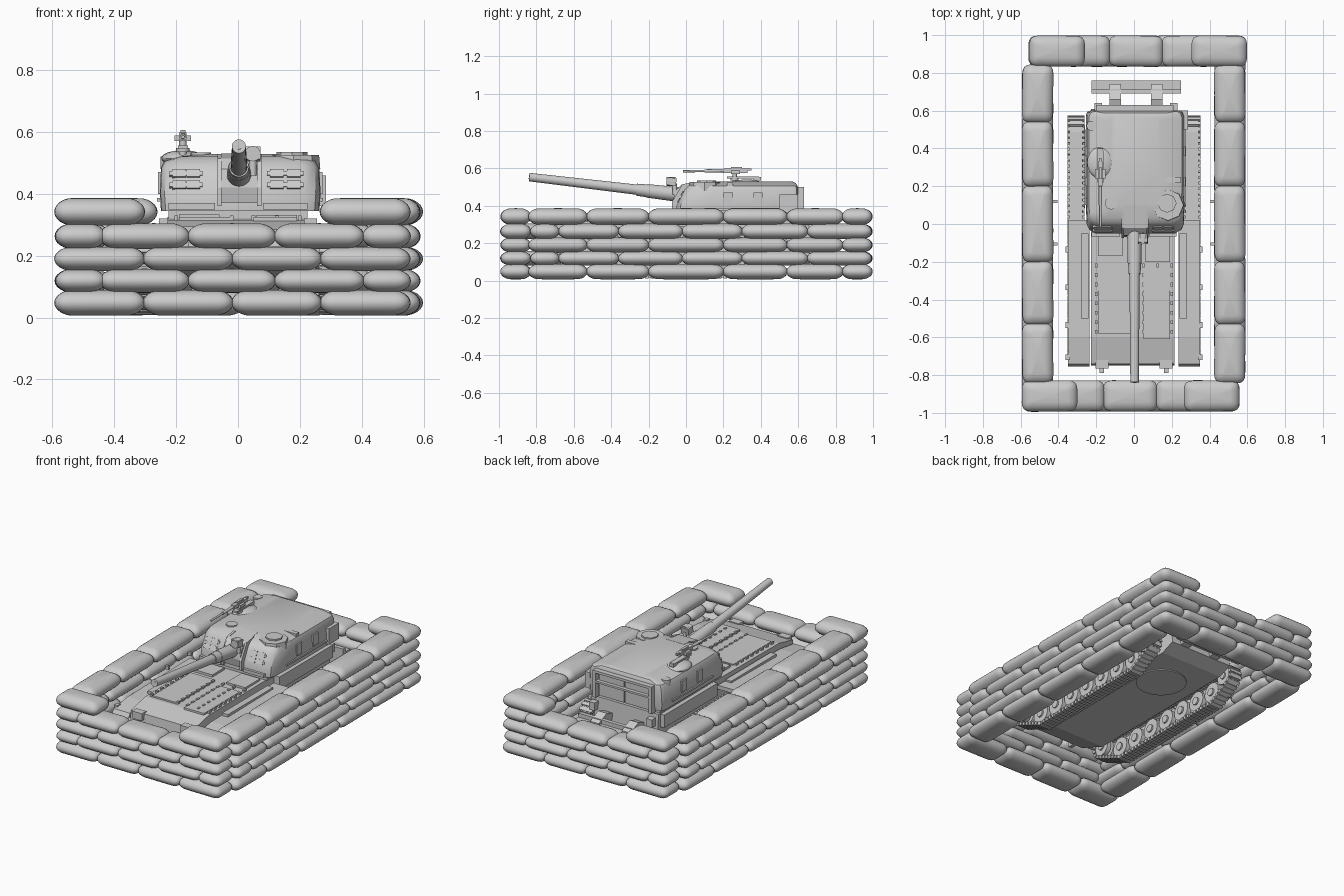
import bpy, bmesh, math, random
from mathutils import Vector, Matrix
random.seed(4)

def finish(bm, name, smooth=None):
    bmesh.ops.recalc_face_normals(bm, faces=bm.faces)
    me = bpy.data.meshes.new(name)
    bm.to_mesh(me); bm.free()
    ob = bpy.data.objects.new(name, me)
    bpy.context.collection.objects.link(ob)
    if smooth:
        bpy.context.view_layer.objects.active = ob
        bpy.ops.object.select_all(action='DESELECT')
        ob.select_set(True)
        bpy.ops.object.shade_smooth_by_angle(angle=math.radians(smooth))
    return ob

def add_box(bm, x0, x1, y0, y1, z0, z1, rot=None):
    c = Matrix.Translation(((x0+x1)/2, (y0+y1)/2, (z0+z1)/2))
    s = Matrix.Diagonal((x1-x0, y1-y0, z1-z0, 1))
    bmesh.ops.create_cube(bm, size=1, matrix=c @ (rot or Matrix()) @ s)

def boxes(name, dims, rot=None):
    bm = bmesh.new()
    for d in dims:
        add_box(bm, *d, rot)
    return finish(bm, name)

def add_rod(bm, a, b, r1, r2=None, seg=20):
    a, b = Vector(a), Vector(b)
    m = Matrix.Translation((a+b)/2) @ (b-a).to_track_quat('Z', 'Y').to_matrix().to_4x4()
    bmesh.ops.create_cone(bm, cap_ends=True, segments=seg, radius1=r1,
                          radius2=r1 if r2 is None else r2, depth=(b-a).length, matrix=m)

def rods(name, items, seg=20):
    bm = bmesh.new()
    for it in items:
        add_rod(bm, *it, seg=seg)
    return finish(bm, name, 35)

def loft(name, rings, smooth=None):
    bm = bmesh.new()
    vs = [[bm.verts.new(p) for p in ring] for ring in rings]
    n = len(vs[0])
    for a, b in zip(vs, vs[1:]):
        for i in range(n):
            bm.faces.new((a[i], a[(i+1) % n], b[(i+1) % n], b[i]))
    bm.faces.new(vs[0]); bm.faces.new(vs[-1])
    return finish(bm, name, smooth)

def extrude_x(name, prof, x0, x1):
    return loft(name, [[(x, y, z) for y, z in prof] for x in (x0, x1)])

# Sandbag wall: five staggered courses of pillow-shaped bags, openings in the top one
def add_bag(bm, cx, cy, cz, rz, length, along_y):
    rx, ry = 0.066, 0.062
    core = (length/2 - rx + 0.004, 0.082 - ry, 0)
    sgn = lambda v: 0 if abs(v) < 1e-4 else math.copysign(1, v)
    new = bmesh.ops.create_uvsphere(bm, u_segments=24, v_segments=12, radius=1)['verts']
    turn = math.pi/2 * along_y + random.uniform(-0.015, 0.015)
    m = Matrix.Translation((cx, cy, cz)) @ Matrix.Rotation(turn, 4, 'Z')
    for v in new:
        p = v.co.copy()
        r = math.hypot(p.x, p.y)
        k = r / (abs(p.x)**3.5 + abs(p.y)**3.5)**(1/3.5) if r > 1e-4 else 1
        v.co = m @ Vector((sgn(p.x)*core[0] + p.x*k*rx, sgn(p.y)*core[1] + p.y*k*ry, p.z*rz))

bm = bmesh.new()
courses = [(0.048, 0.042), (0.119, 0.039), (0.19, 0.04), (0.263, 0.042), (0.342, 0.045)]
for k, (z, rz) in enumerate(courses):
    if k % 2 == 0:
        right = [-0.84, -0.53, -0.2, 0.2, 0.54, 0.84]
        left = right
        front = [-0.59 + 0.286*i for i in range(5)]
        back = [-0.55 + 0.286*i for i in range(5)]
    else:
        right = [-0.83, -0.68, -0.36, -0.02, 0.3, 0.65, 0.99]
        left = [-y for y in right]
        front = [-0.445, -0.16, 0.12, 0.405, 0.555]
        back = [-0.555, -0.415, -0.13, 0.15, 0.44]
    for x, ys in ((-0.51, left), (0.507, right)):
        for a, b in zip(ys, ys[1:]):
            add_bag(bm, x, (a+b)/2, z, rz, abs(b-a), 1)
    for y, xs in ((-0.91, front), (0.915, back)):
        for i, (a, b) in enumerate(zip(xs, xs[1:])):
            if k == 4 and i in (1, 2):
                continue
            add_bag(bm, (a+b)/2, y, z, rz, b-a, 0)
finish(bm, "sandbag_wall", 60)
boxes("wall_pegs", [(s*0.43-0.025, s*0.43+0.025, y-0.008, y+0.008, 0.25, 0.27)
                    for s in (-1, 1) for y in (0.12, -0.105)])

# Hull, ring plate under the turret, belly ring
extrude_x("hull", [(-0.75, 0.2), (-0.74, 0.285), (-0.6, 0.315), (0.6, 0.325), (0.61, 0.16),
                   (0.52, 0.125), (-0.56, 0.125)], -0.228, 0.215)
boxes("turret_base", [(-0.225, 0.225, -0.03, 0.58, 0.32, 0.365)])
rods("belly_plate", [((0, 0.25, 0.119), (0, 0.25, 0.13), 0.15)], 32)

# Fenders with edge strips and brackets
for s in (-1, 1):
    extrude_x("fender", [(-0.755, 0.235), (-0.74, 0.262), (-0.6, 0.282), (0.02, 0.29), (0.02, 0.265),
                         (-0.6, 0.255), (-0.74, 0.235)], s*0.235, s*0.35)
    boxes("fender_brackets", [(s*0.35-0.012, s*0.35+0.012, y, y+0.03, 0.245, 0.275)
                              for y in (-0.72, -0.55, -0.35, -0.15)]
          + [(s*0.26-0.02, s*0.26+0.02, -0.5, -0.05, 0.27, 0.3),
             (s*0.21-0.045, s*0.21+0.045, 0.05, 0.58, 0.24, 0.32)])

# Deck hatches, hinges and bolts
deck = [(-0.19, -0.02, -0.58, -0.2, 0.31, 0.325), (0.05, 0.19, -0.61, -0.25, 0.31, 0.325),
        (-0.19, -0.06, -0.17, -0.05, 0.31, 0.333), (0.06, 0.19, -0.2, -0.05, 0.31, 0.331)]
for i in range(8):
    y = -0.58 + 0.05*i
    for x in (-0.2, -0.02, 0.05, 0.125, 0.2):
        deck.append((x-0.006, x+0.006, y, y+0.02, 0.31, 0.33))
for x in (-0.17, 0.17):
    deck += [(x-0.035, x+0.035, -0.765, -0.72, 0.25, 0.295), (x-0.012, x+0.012, -0.79, -0.73, 0.2, 0.25)]
boxes("deck_details", deck)

# Track loop path: arcs around sprocket and idler joined by straight runs
def arc(cy, cz, r, a0, a1, n=8):
    return [Vector((0, cy + r*math.cos(math.radians(a0+(a1-a0)*i/n)),
                    cz + r*math.sin(math.radians(a0+(a1-a0)*i/n)))) for i in range(n+1)]
path = ([Vector((0, -0.45, 0.022)), Vector((0, 0.39, 0.022))] + arc(0.5, 0.155, 0.065, -55, 90)
        + arc(-0.62, 0.165, 0.065, 90, 235))
path.append(path[0])

def shoes(bm, x, pitch=0.03):
    carry = 0.0
    for a, b in zip(path, path[1:]):
        d = (b-a).length
        t = carry
        while t < d:
            p = a.lerp(b, t/d)
            ang = math.atan2((b-a).z, (b-a).y)
            m = Matrix.Translation((x, p.y, p.z)) @ Matrix.Rotation(ang, 4, 'X')
            bmesh.ops.create_cube(bm, size=1, matrix=m @ Matrix.Diagonal((0.088, 0.02, 0.02, 1)))
            bmesh.ops.create_cube(bm, size=1, matrix=m @ Matrix.Diagonal((0.07, 0.032, 0.009, 1)))
            t += pitch
        carry = t - d

for s in (-1, 1):
    bm = bmesh.new()
    shoes(bm, s*0.307)
    finish(bm, "track")
    wheels = [(-0.45 + 0.14*i, 0.092, 0.062) for i in range(7)]
    wheels += [(-0.62, 0.165, 0.055), (0.5, 0.155, 0.055)]
    bm = bmesh.new()
    for y, z, r in wheels:
        for x0, x1 in ((0.27, 0.298), (0.314, 0.342)):
            add_rod(bm, (s*x0, y, z), (s*x1, y, z), r, seg=24)
        add_rod(bm, (s*0.26, y, z), (s*0.352, y, z), r*0.4, seg=12)
    finish(bm, "road_wheels", 35)

# Turret: lofted outlines, sloped front and softly crowned roof
def outline(z, front, w, back, c):
    half = [(w*0.8, front), (w*0.94, front+0.02), (w*0.99, front+0.05), (w, front+0.16),
            (w, back-c), (w-c*0.3, back-c*0.3), (w-c, back)]
    return [(0.007+x, y, z) for x, y in half] + [(0.007-x, y, z) for x, y in reversed(half)]
loft("turret", [outline(0.345, -0.05, 0.256, 0.595, 0.02), outline(0.40, -0.05, 0.26, 0.6, 0.02),
                outline(0.485, -0.008, 0.256, 0.6, 0.03), outline(0.505, 0.01, 0.246, 0.597, 0.03),
                outline(0.52, 0.035, 0.2, 0.588, 0.03), outline(0.529, 0.1, 0.13, 0.57, 0.03)], 30)

# Mantlet housing
extrude_x("mantlet", [(-0.06, 0.37), (-0.07, 0.42), (-0.06, 0.48), (-0.02, 0.515), (0.1, 0.53),
                      (0.1, 0.37)], -0.055, 0.065)
for x in (-0.06, 0.069):
    extrude_x("mantlet_cheek", [(-0.075, 0.36), (-0.075, 0.42), (-0.02, 0.515), (0.05, 0.528),
                                (0.05, 0.36)], x-0.007, x+0.007)

# Gun: tapered barrel, sleeve and muzzle bore
def gun(y):
    return (0.003, y, 0.46 + (-0.04 - y)*0.117)
rods("gun_barrel", [(gun(-0.04), gun(-0.838), 0.029, 0.0225)], 28)
rods("gun_sleeve", [(gun(-0.02), gun(-0.21), 0.04, 0.036), (gun(-0.21), gun(-0.265), 0.034, 0.032)], 28)
rods("muzzle_bore", [(gun(-0.8), gun(-0.84), 0.01)], 16)
boxes("gun_sight", [(0.02, 0.072, -0.1, -0.052, 0.508, 0.55)], Matrix.Rotation(-0.15, 4, 'X'))
rods("sight_lens", [((0.048, -0.105, 0.53), (0.048, -0.055, 0.53), 0.025),
                    ((0.048, -0.06, 0.46), (0.048, -0.06, 0.52), 0.012)])

# Front armour blocks, two columns of two each side
rot = Matrix.Rotation(math.radians(-28), 4, 'X')
bm = bmesh.new()
for cx in (-0.19, -0.145, 0.125, 0.18):
    for z in (0.425, 0.462):
        y = -0.043 + (z-0.4)*0.5
        add_box(bm, cx-0.022, cx+0.022, y-0.013, y+0.013, z-0.014, z+0.014, rot)
        for dx in (-0.025, 0.025):
            add_box(bm, cx+dx-0.006, cx+dx+0.006, y-0.012, y+0.012, z-0.007, z+0.007, rot)
finish(bm, "armour_blocks")
boxes("turret_front_rail", [(-0.225, -0.075, -0.065, -0.045, 0.35, 0.37),
                            (0.08, 0.225, -0.065, -0.045, 0.35, 0.37)])

# Turret side fittings, rear doors and their frame
fit = []
for s in (-1, 1):
    x = 0.007 + s*0.258
    fit += [(x-0.008, x+0.008, y, y+0.05, 0.4, 0.47) for y in (0.2, 0.36)]
    fit += [(x-0.01, x+0.01, 0.1, 0.5, 0.375, 0.387)]
fit += [(0.25, 0.285, 0.5, 0.6, 0.36, 0.46)]
boxes("side_fittings", fit)
boxes("rear_doors", [(-0.17, 0.0, 0.59, 0.608, 0.34, 0.475), (0.006, 0.18, 0.59, 0.608, 0.34, 0.475),
                     (-0.2, 0.21, 0.59, 0.63, 0.485, 0.5), (-0.2, -0.18, 0.59, 0.63, 0.33, 0.49),
                     (0.19, 0.21, 0.59, 0.63, 0.33, 0.49), (-0.2, 0.21, 0.59, 0.63, 0.425, 0.437)])

# Rear spades on tapered arms
boxes("rear_spade", [(-0.225, 0.25, 0.69, 0.715, 0.13, 0.25), (-0.225, 0.25, 0.7, 0.76, 0.2, 0.225)])
for x in (-0.1, 0.12):
    extrude_x("spade_arm", [(0.6, 0.25), (0.66, 0.27), (0.74, 0.235), (0.74, 0.19), (0.6, 0.16)],
              x-0.03, x+0.03)
boxes("hull_rear_fittings", [(x-0.02, x+0.02, 0.6, 0.64, 0.25, 0.3) for x in (-0.19, 0.21)])

# Cupola and gunner hatch
bm = bmesh.new()
bmesh.ops.create_uvsphere(bm, u_segments=28, v_segments=12, radius=1,
                          matrix=Matrix.Translation((-0.178, 0.325, 0.515)) @ Matrix.Diagonal((0.07, 0.083, 0.026, 1)))
finish(bm, "cupola", 40)
rods("roof_hatch", [((0.18, 0.1, 0.48), (0.18, 0.1, 0.526), 0.086, 0.082)], 8)
rods("roof_hatch_lid", [((0.175, 0.11, 0.52), (0.175, 0.11, 0.535), 0.05)], 8)
rods("roof_vents", [((-0.12, 0.11, 0.49), (-0.12, 0.11, 0.534), 0.033),
                    ((-0.225, 0.52, 0.48), (-0.225, 0.52, 0.52), 0.026)])
boxes("roof_details", [(0.14, 0.25, 0.22, 0.25, 0.5, 0.525)])

# Roof machine gun
boxes("machine_gun", [(-0.19, -0.166, 0.2, 0.33, 0.575, 0.598), (-0.186, -0.17, 0.24, 0.3, 0.598, 0.607),
                      (-0.184, -0.172, 0.33, 0.35, 0.588, 0.6), (-0.206, -0.152, 0.24, 0.29, 0.57, 0.588),
                      (-0.194, -0.162, 0.22, 0.39, 0.545, 0.556), (-0.192, -0.164, 0.36, 0.4, 0.535, 0.555)])
rods("machine_gun_barrel", [((-0.178, 0.2, 0.588), (-0.178, -0.015, 0.584), 0.006),
                            ((-0.178, 0.2, 0.588), (-0.178, 0.1, 0.586), 0.009)], 12)
rods("machine_gun_mount", [((-0.178, 0.26, 0.52), (-0.178, 0.26, 0.58), 0.012),
                           ((-0.178, 0.26, 0.535), (-0.178, 0.26, 0.548), 0.022)], 12)
